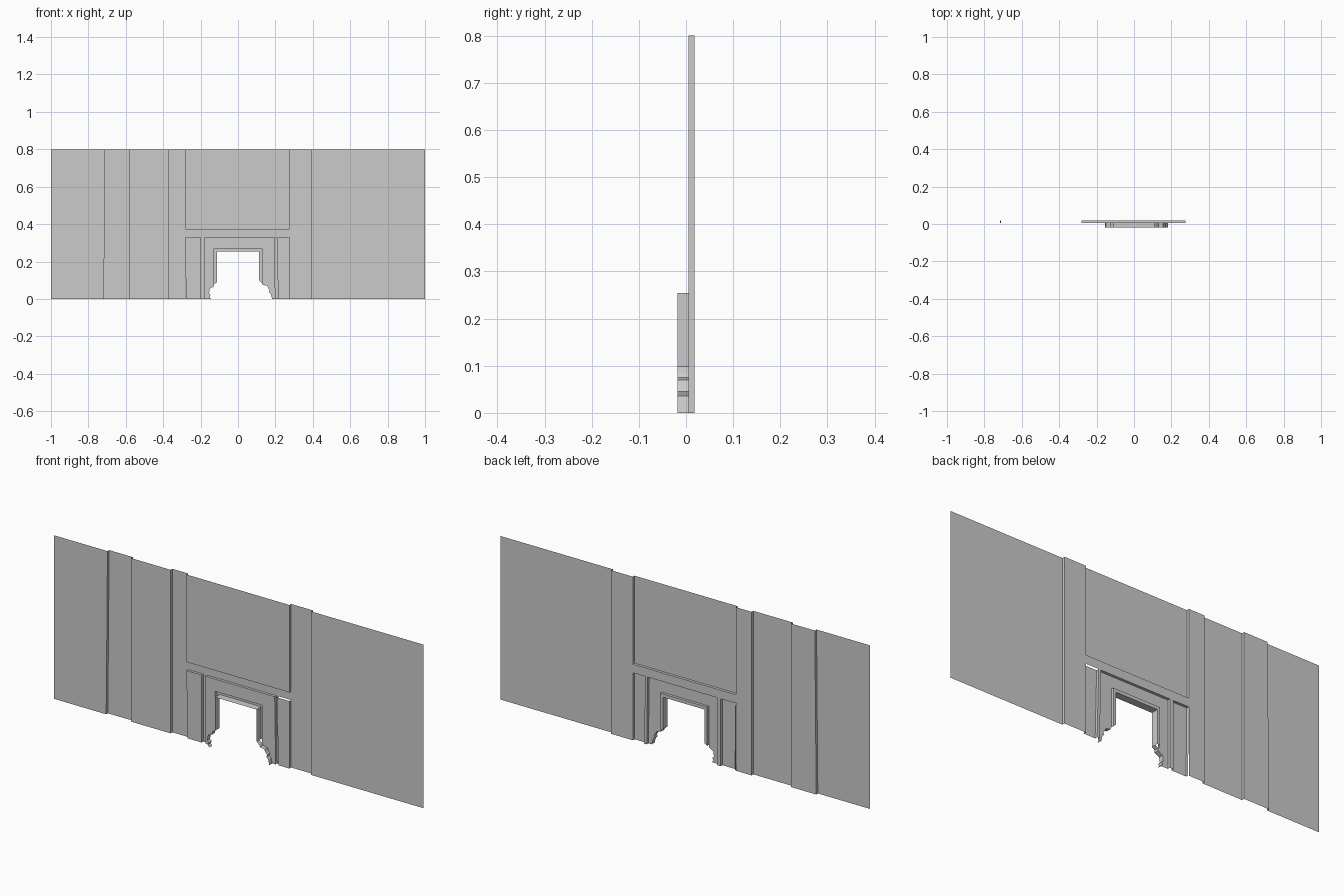
import bpy, bmesh

if "Cube" in bpy.data.objects:
    bpy.data.objects.remove(bpy.data.objects["Cube"])

FACE, BACK, LIP = 0.005, 0.018, -0.018   # panel plane, groove plane, doorway lip
TOP = 0.8


def make(name, verts, faces, triangulate=False):
    mesh = bpy.data.meshes.new(name)
    mesh.from_pydata(verts, [], faces)
    bm = bmesh.new()
    bm.from_mesh(mesh)
    if triangulate:
        bmesh.ops.triangulate(bm, faces=bm.faces[:])
        for f in bm.faces:
            f.normal_update()
            if f.normal.y > 0:
                f.normal_flip()
    bm.to_mesh(mesh)
    bm.free()
    ob = bpy.data.objects.new(name, mesh)
    bpy.context.collection.objects.link(ob)
    return ob


def sheet(name, outline, y):
    """Flat single-sided panel from an x,z outline."""
    return make(name, [(x, y, z) for x, z in outline], [range(len(outline))], True)


def reveal(name, path, y0, y1):
    """Strip swept in depth along an x,z path."""
    n = len(path)
    verts = [(x, y, z) for y in (y0, y1) for x, z in path]
    return make(name, verts, [(i, i + 1, n + i + 1, n + i) for i in range(n - 1)])


def strip(name, left, right, y, z1=TOP):
    """Upright panel; left and right are (bottom x, top x)."""
    return sheet(name, [(left[0], 0), (right[0], 0), (right[1], z1), (left[1], z1)], y)


# Upright edges as (bottom x, top x)
A, B, C = (-0.717, -0.71), (-0.582, -0.582), (-0.368, -0.368)
D, E = (0.275, 0.275), (0.392, 0.392)

# Wide wall panels and the full-height recesses between them
strip("left_outer_wall", (-1, -1), A, FACE)
strip("left_inner_wall", B, C, FACE)
strip("right_outer_wall", E, (1, 1), FACE)
strip("left_groove", A, B, BACK)
strip("middle_groove", C, (-0.282, -0.282), BACK)
strip("right_groove", D, E, BACK)
for i, edge in enumerate((A, B, C, E)):
    reveal(f"groove_side_{i}", [(edge[0], 0), (edge[1], TOP)], FACE, BACK)

# Large upper panel with side and bottom returns
upper = [(-0.282, TOP), (-0.282, 0.372), (0.275, 0.372), (0.275, TOP)]
sheet("upper_panel", upper, FACE)
reveal("upper_panel_edge", upper, FACE, BACK)
sheet("cross_groove", [(-0.282, 0.33), (0.275, 0.33), (0.275, 0.372), (-0.282, 0.372)], BACK)

# Narrow panels beside the doorway (right one is open on top)
left_side = [(-0.278, 0), (-0.282, 0.33), (-0.2, 0.33), (-0.2, 0)]
sheet("left_side_panel", left_side, FACE)
reveal("left_side_panel_edge", left_side, FACE, BACK)
strip("right_side_panel", (0.215, 0.207), D, FACE, 0.33)
reveal("right_side_panel_inner_edge", [(0.215, 0), (0.207, 0.33)], FACE, BACK)
reveal("right_side_panel_outer_edge", [(0.275, 0), (0.275, 0.33)], FACE, BACK)
strip("left_slot", (-0.2, -0.2), (-0.18, -0.18), BACK, 0.33)
strip("right_slot", (0.2, 0.195), (0.215, 0.207), BACK, 0.33)

# Door surround with broken lower edges
jag_left = [(-0.127, 0.08), (-0.127, 0.068), (-0.151, 0.055), (-0.155, 0.03),
            (-0.146, 0.022), (-0.152, 0.01), (-0.143, 0)]
jag_right = [(0.182, 0), (0.176, 0.025), (0.166, 0.036), (0.17, 0.045),
             (0.16, 0.06), (0.156, 0.07), (0.132, 0.075), (0.127, 0.085)]
arch = [(0.127, 0.27), (-0.127, 0.27)]
outer = [(-0.18, 0), (-0.18, 0.33), (0.195, 0.33), (0.2, 0)]
sheet("door_surround", outer + jag_right + arch + jag_left, FACE)
reveal("door_surround_edge", outer, FACE, BACK)

# Recessed ring around the opening and its projecting lip
ring_out = [jag_right[-1]] + arch + [jag_left[0]]
opening = [(-0.112, 0.09), (-0.112, 0.254), (0.113, 0.254), (0.113, 0.098)]
sheet("door_ring", ring_out + opening, BACK)
reveal("door_ring_edge", ring_out, FACE, BACK)
reveal("door_lip", opening, BACK, LIP)
reveal("left_broken_lip", [opening[0]] + jag_left, FACE, LIP)
reveal("right_broken_lip", jag_right + [opening[-1]], FACE, LIP)
